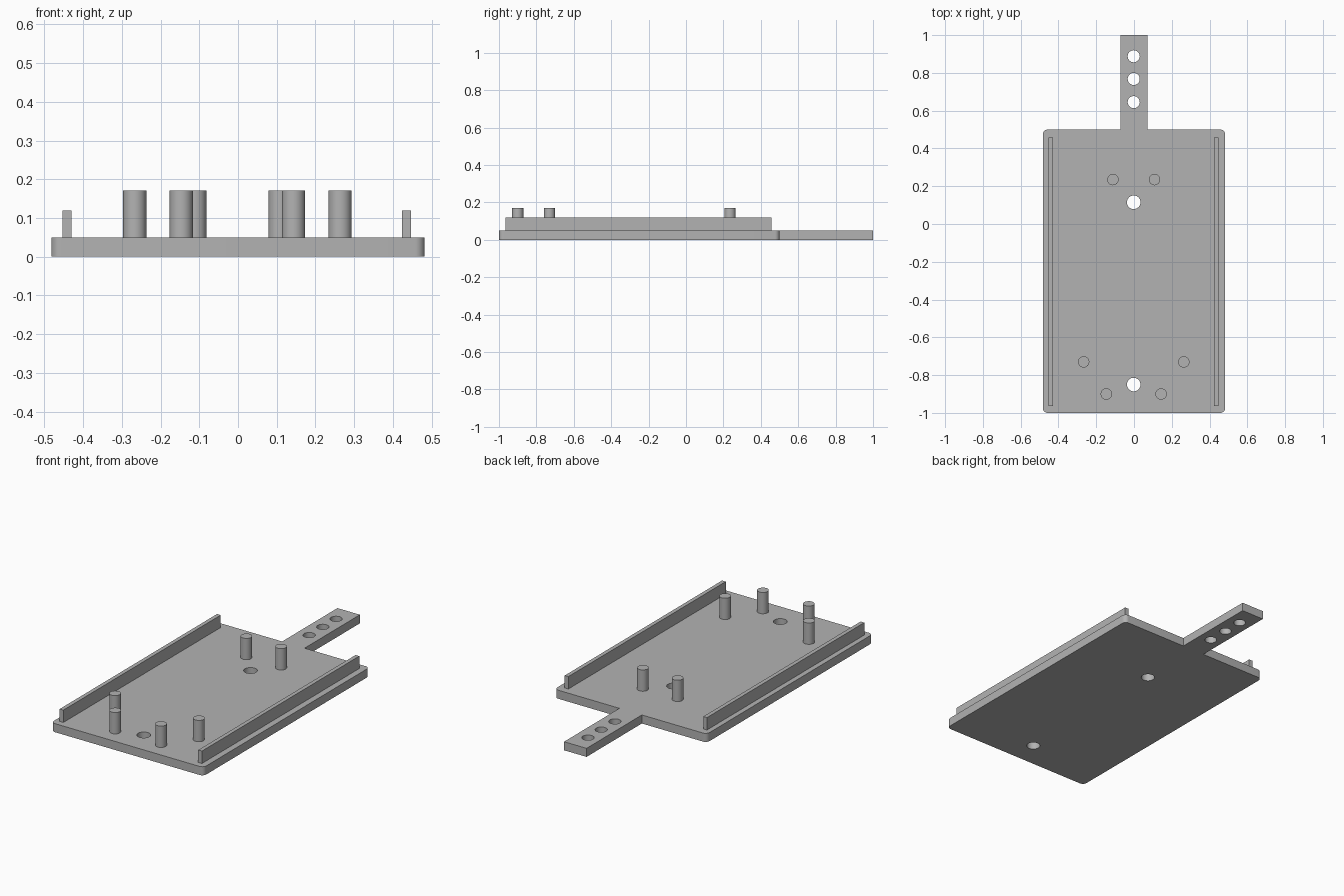
import bpy
import bmesh
from math import cos, sin, pi, radians

if "Cube" in bpy.data.objects:
    bpy.data.objects.remove(bpy.data.objects["Cube"], do_unlink=True)

THICK = 0.049      # plate thickness
HALF_W = 0.482     # half plate width
BACK = 0.5         # back edge of the main plate
TAB = 0.071        # half tab width
CORNER = 0.025     # corner radius
SHIFT = -0.0015    # holes and pegs sit slightly off centre

grey = bpy.data.materials.new("plain grey")
grey.use_nodes = True
colour = (0.45, 0.45, 0.45, 1)
grey.diffuse_color = colour
grey.node_tree.nodes["Principled BSDF"].inputs["Base Color"].default_value = colour


def arc(cx, cy, r, start, end, steps):
    return [(cx + r * cos(start + (end - start) * i / steps),
             cy + r * sin(start + (end - start) * i / steps)) for i in range(steps + 1)]


def circle(cx, cy, r):
    return arc(cx, cy, r, 0, 2 * pi, 32)[:-1]


def finish(obj):
    obj.data.materials.clear()
    obj.data.materials.append(grey)
    bpy.ops.object.select_all(action="DESELECT")
    obj.select_set(True)
    bpy.context.view_layer.objects.active = obj
    bpy.ops.object.shade_smooth_by_angle(angle=radians(30))


def extruded_plate(name, outlines, thickness):
    """Flat outline with holes, given thickness."""
    curve = bpy.data.curves.new(name, "CURVE")
    curve.dimensions = "2D"
    curve.fill_mode = "BOTH"
    curve.extrude = thickness / 2
    for points in outlines:
        spline = curve.splines.new("POLY")
        spline.points.add(len(points) - 1)
        for p, (x, y) in zip(spline.points, points):
            p.co = (x, y, thickness / 2, 1)
        spline.use_cyclic_u = True
    obj = bpy.data.objects.new(name, curve)
    obj.location.z = thickness / 2
    bpy.context.collection.objects.link(obj)
    bpy.ops.object.select_all(action="DESELECT")
    obj.select_set(True)
    bpy.context.view_layer.objects.active = obj
    bpy.ops.object.convert(target="MESH")
    obj = bpy.context.view_layer.objects.active
    bm = bmesh.new()
    bm.from_mesh(obj.data)
    bmesh.ops.remove_doubles(bm, verts=bm.verts, dist=0.0001)
    bmesh.ops.recalc_face_normals(bm, faces=bm.faces)
    # Rest the underside on the ground
    low = min(v.co.z for v in bm.verts) + obj.location.z
    bmesh.ops.translate(bm, verts=bm.verts, vec=(0, 0, -low))
    bm.to_mesh(obj.data)
    bm.free()
    finish(obj)


# Base plate with rounded corners, tab and through holes
inner = HALF_W - CORNER
outline = (arc(-inner, CORNER - 1, CORNER, pi, 1.5 * pi, 8)
           + arc(inner, CORNER - 1, CORNER, 1.5 * pi, 2 * pi, 8)
           + arc(inner, BACK - CORNER, CORNER, 0, pi / 2, 8)
           + [(TAB, BACK), (TAB, 1), (-TAB, 1), (-TAB, BACK)]
           + arc(-inner, BACK - CORNER, CORNER, pi / 2, pi, 8))
holes = [circle(SHIFT, y, 0.032) for y in (0.645, 0.768, 0.888)]
holes += [circle(SHIFT, y, 0.036) for y in (0.115, -0.85)]
extruded_plate("base_plate", [outline] + holes, THICK)

# Side rails
for name, x in (("right_rail", -0.4415), ("left_rail", 0.435)):
    bpy.ops.mesh.primitive_cube_add(size=1, location=(x, -0.253, 0.08))
    rail = bpy.context.object
    rail.name = name
    rail.scale = (0.023, 1.422, 0.08)
    finish(rail)

# Mounting pegs in mirrored pairs
for row, x, y in (("back", 0.11, 0.235), ("middle", 0.265, -0.73), ("front", 0.145, -0.9)):
    for side, sign in (("left", 1), ("right", -1)):
        bpy.ops.mesh.primitive_cylinder_add(vertices=32, radius=0.03, depth=0.13,
                                            location=(SHIFT + sign * x, y, 0.106))
        peg = bpy.context.object
        peg.name = f"{row}_{side}_peg"
        finish(peg)
